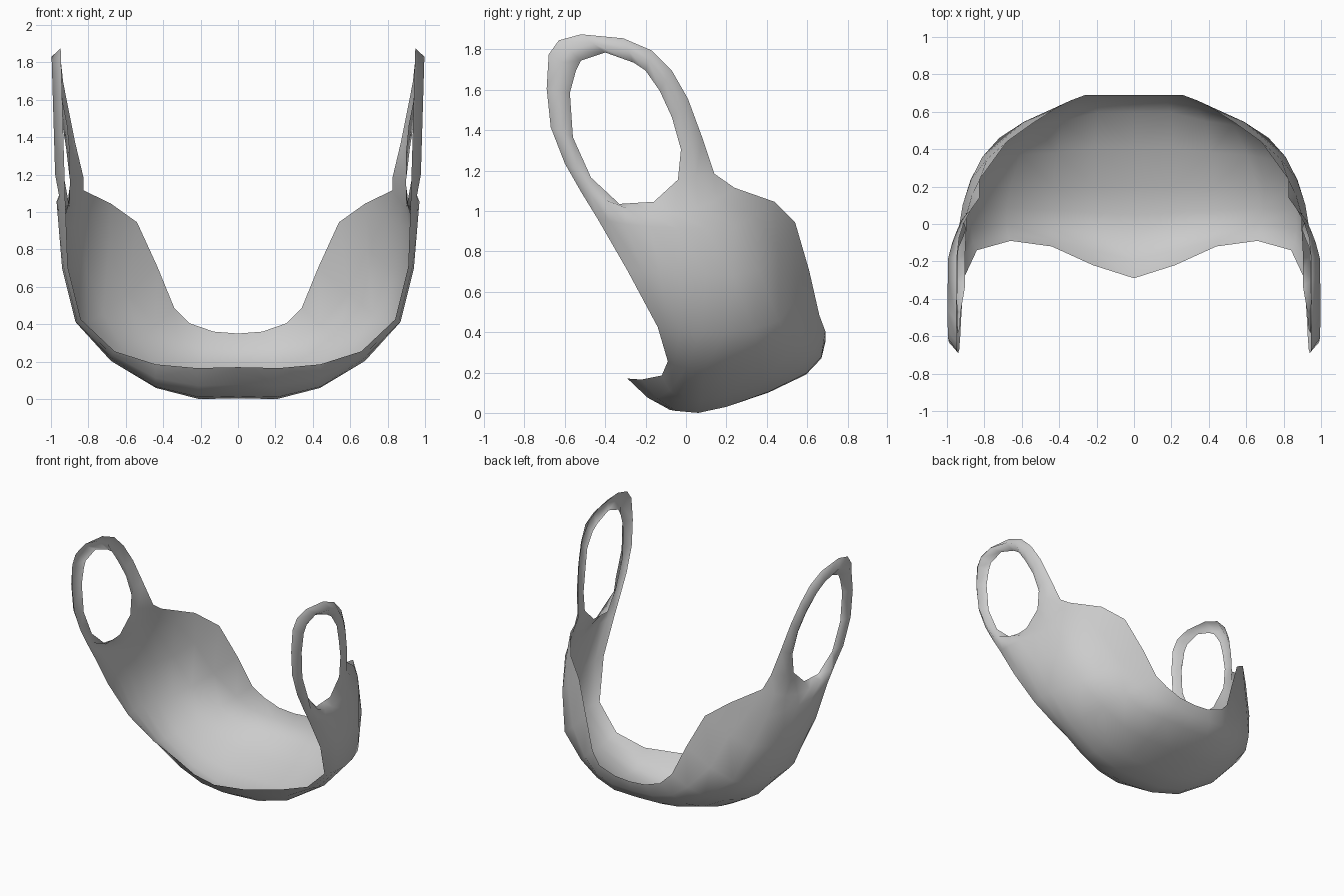
import bpy, bmesh
from mathutils import Vector

if "Cube" in bpy.data.objects:
    bpy.data.objects.remove(bpy.data.objects["Cube"])

# Half-shell ribs, from the centre line to the side: lower edge -> outer bulge -> upper rim
RIBS = [
    [(0, -.29, .165), (0, -.08, .01), (0, .20, .025), (0, .595, .185), (0, .69, .345)],
    [(.22, -.22, .16), (.21, -.05, .005), (.21, .20, .025), (.20, .595, .19), (.13, .69, .355)],
    [(.44, -.12, .18), (.44, -.02, .06), (.43, .20, .08), (.38, .55, .22), (.26, .69, .40)],
    [(.66, -.09, .25), (.68, .0, .215), (.66, .20, .20), (.53, .53, .31), (.34, .66, .48)],
    [(.84, -.14, .42), (.87, -.03, .41), (.84, .20, .40), (.72, .46, .45), (.43, .61, .70)],
    [(.91, -.29, .70), (.94, -.13, .69), (.91, .10, .68), (.81, .36, .70), (.54, .54, .94)],
    [(.92, -.44, .96), (.96, -.30, .93), (.94, -.04, .91), (.87, .24, .92), (.68, .44, 1.04)],
    [(.925, -.52, 1.09), (.97, -.40, 1.05), (.935, -.18, .98), (.90, .06, 1.01), (.825, .24, 1.11)],
]
# Ear loop outlines in side view (y, z), from the front foot over the top to the rear foot
LOOP_OUT = [(-.60, 1.23), (-.67, 1.41), (-.69, 1.60), (-.68, 1.77), (-.63, 1.84), (-.52, 1.87),
            (-.31, 1.85), (-.17, 1.79), (-.07, 1.69), (.01, 1.55), (.08, 1.36), (.14, 1.18)]
LOOP_IN = [(-.47, 1.16), (-.56, 1.36), (-.575, 1.58), (-.545, 1.69), (-.52, 1.74), (-.40, 1.78),
           (-.26, 1.73), (-.20, 1.69), (-.13, 1.59), (-.07, 1.46), (-.025, 1.30), (-.04, 1.15)]
HOLE_BOTTOM = [(-.33, 1.03), (-.25, 1.035), (-.16, 1.04)]


def side_x(y, z):
    """Sideways position of the ear loop edge."""
    return .948 - 1.2 * max(0, y + .15) ** 2 - .03 * (1.87 - z)


def beyond(a, b, c):
    """Continue the curve a, b, c by one step past c."""
    return 2 * c - b + .5 * (c - 2 * b + a)


def densify(pts):
    """Insert a smooth midpoint in every span of a rib."""
    p = [Vector(q) for q in pts]
    p = [beyond(p[2], p[1], p[0])] + p + [beyond(*p[-3:])]
    out = []
    for a, b, c, d in zip(p, p[1:], p[2:], p[3:]):
        out += [b, (9 * (b + c) - a - d) / 16]
    return out + [p[-2]]


bm = bmesh.new()


def add(points):
    return [bm.verts.new(p) for p in points]


def skin(a, b):
    for i in range(len(a) - 1):
        bm.faces.new((a[i], a[i + 1], b[i + 1], b[i]))


# Ear loop: a strip bulging outwards
outer = [Vector((side_x(y, z), y, z)) for y, z in LOOP_OUT]
inner = [Vector((side_x(y, z) - (.015 if i > 8 else 0), y, z)) for i, (y, z) in enumerate(LOOP_IN)]
middle = []
for i, (o, n) in enumerate(zip(outer, inner)):
    m = (o + n) / 2
    m.x += .05 if i < 8 else .035
    middle.append(m)
v_out, v_mid, v_in = add(outer), add(middle), add(inner)
skin(v_out, v_mid)
skin(v_mid, v_in)

# Shell: ribs skinned together, the last rib being the foot of the ear loop
rows = [add(densify(r)) for r in RIBS]
bottom = add([(side_x(y, z) - .02, y, z) for y, z in HOLE_BOTTOM])
rows.append([v_out[0], v_mid[0], v_in[0], *bottom, v_in[-1], v_mid[-1], v_out[-1]])
for a, b in zip(rows, rows[1:]):
    skin(a, b)

# Stand on the ground, close the centre line, face outwards, shade smooth
bmesh.ops.recalc_face_normals(bm, faces=bm.faces)
low = min(v.co.z for v in bm.verts)
for v in bm.verts:
    v.co.z -= low
for f in bm.faces:
    f.smooth = True
bm.normal_update()
if sum(f.normal.x * f.calc_area() for f in bm.faces) < 0:
    bmesh.ops.reverse_faces(bm, faces=bm.faces)

mesh = bpy.data.meshes.new("mask_shell")
bm.to_mesh(mesh)
bm.free()
mask = bpy.data.objects.new("mask_shell_with_ear_loops", mesh)
bpy.context.collection.objects.link(mask)
mirror = mask.modifiers.new("mirror", 'MIRROR')
mirror.use_clip = True
mirror.merge_threshold = .001
